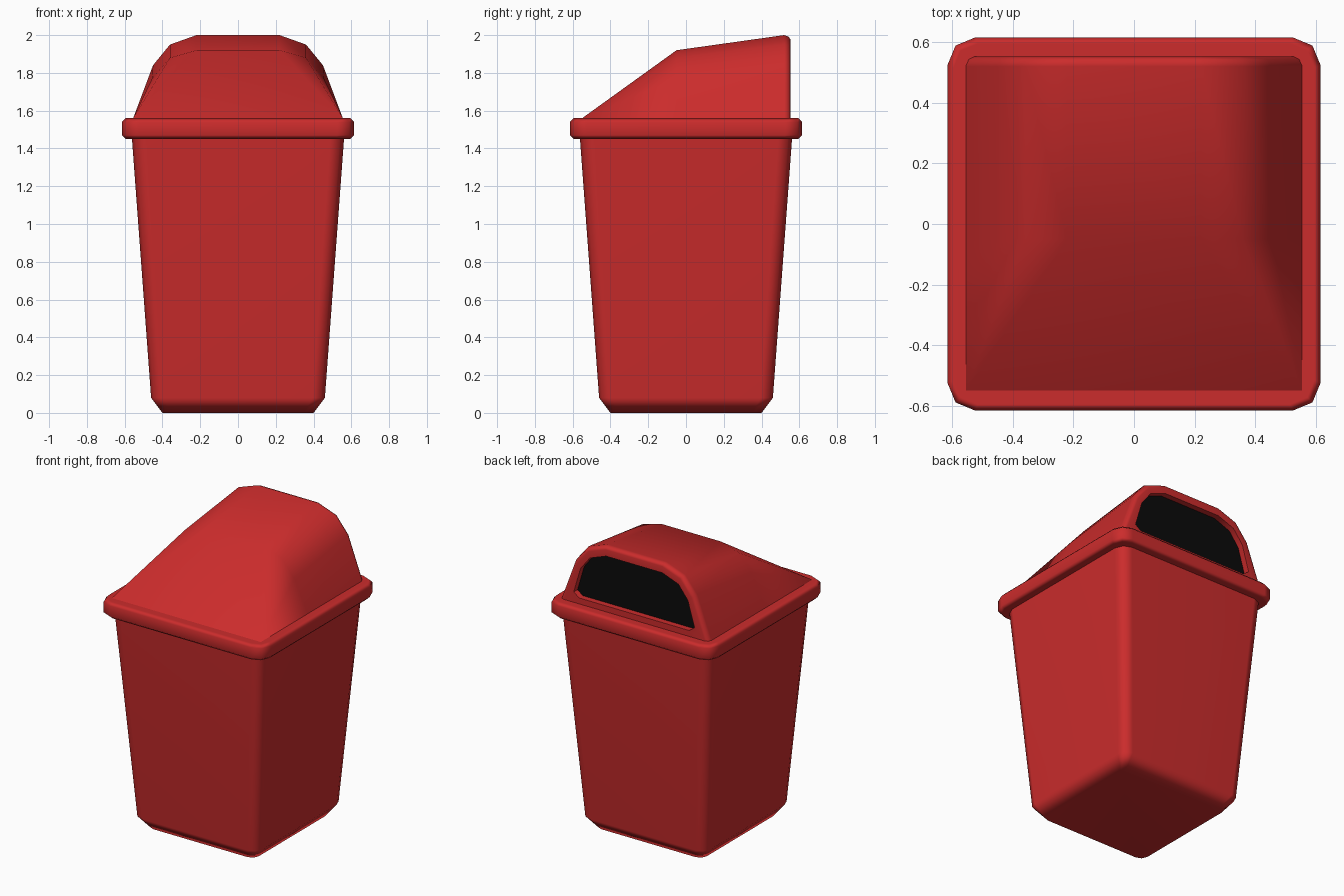
import bpy, bmesh
from math import sin, cos, pi, radians

if "Cube" in bpy.data.objects:
    bpy.data.objects.remove(bpy.data.objects["Cube"])


def material(name, color):
    m = bpy.data.materials.new(name)
    m.diffuse_color = color
    m.use_nodes = True
    m.node_tree.nodes["Principled BSDF"].inputs["Base Color"].default_value = m.diffuse_color
    return m


RED = material("red_plastic", (0.6, 0.025, 0.025, 1))
BLACK = material("dark_opening", (0.003, 0.003, 0.003, 1))


def rounded_square(half, radius, z, segs=2):
    """Closed ring of a square with rounded corners."""
    c = half - radius
    pts = []
    for k, (sx, sy) in enumerate([(1, 1), (-1, 1), (-1, -1), (1, -1)]):
        for i in range(segs + 1):
            a = (k + i / segs) * pi / 2
            pts.append((sx * c + radius * cos(a), sy * c + radius * sin(a), z))
    return pts


def arch(half_pts, y):
    """Closed mirrored ring in the xz plane from its right half."""
    right = [(x, y, z) for x, z in half_pts]
    left = [(-x, y, z) for x, z in reversed(half_pts)]
    return right + left


def loft(name, rings, mat, cap_start=True, cap_end=True, angle=50):
    bm = bmesh.new()
    loops = [[bm.verts.new(p) for p in ring] for ring in rings]
    n = len(loops[0])
    for a, b in zip(loops, loops[1:]):
        for i in range(n):
            j = (i + 1) % n
            bm.faces.new((a[i], a[j], b[j], b[i]))
    if cap_start:
        bm.faces.new(loops[0][::-1])
    if cap_end:
        bm.faces.new(loops[-1])
    bmesh.ops.remove_doubles(bm, verts=bm.verts[:], dist=1e-4)
    bmesh.ops.recalc_face_normals(bm, faces=bm.faces[:])
    me = bpy.data.meshes.new(name)
    bm.to_mesh(me)
    bm.free()
    me.materials.append(mat)
    ob = bpy.data.objects.new(name, me)
    bpy.context.collection.objects.link(ob)
    bpy.ops.object.select_all(action='DESELECT')
    ob.select_set(True)
    bpy.context.view_layer.objects.active = ob
    bpy.ops.object.shade_smooth_by_angle(angle=radians(angle))
    # Keep the broad panels flat and the bevels soft
    wn = ob.modifiers.new("weighted_normals", 'WEIGHTED_NORMAL')
    wn.keep_sharp = True
    return ob


# Tapered bin body with a chamfered foot
loft("bin_body", [rounded_square(0.40, 0.05, 0),
                  rounded_square(0.46, 0.065, 0.08),
                  rounded_square(0.565, 0.075, 1.50)], RED)

# Overhanging lid rim
loft("lid_rim", [rounded_square(h, r, z) for h, r, z in
                 [(0.595, 0.08, 1.45), (0.615, 0.09, 1.47),
                  (0.615, 0.09, 1.54), (0.595, 0.08, 1.56)]], RED)

# Hood: sloping front, crowned roof, rounded back edge, framed recess
front = [(0.555, 1.56)] * 5
middle = [(0.45, 1.56), (0.555, 1.56), (0.455, 1.77), (0.36, 1.88), (0.22, 1.92)]
back = [(0.45, 1.56), (0.555, 1.56), (0.45, 1.84), (0.36, 1.95), (0.22, 2.0)]
opening = [(0.41, 1.60), (0.45, 1.63), (0.40, 1.80), (0.33, 1.89), (0.21, 1.935)]


def shrink(pts, s):
    return [(x * s, 1.56 + (z - 1.56) * s) for x, z in pts]


loft("lid_hood", [arch(front, -0.55), arch(middle, -0.05), arch(back, 0.52),
                  arch(shrink(back, 0.982), 0.543),
                  arch(shrink(back, 0.95), 0.552),
                  arch(opening, 0.552), arch(opening, 0.51)],
     RED, cap_start=False, cap_end=False)

# Dark panel closing the back opening
loft("opening_panel", [arch(opening, 0.505), arch(opening, 0.512)], BLACK)
